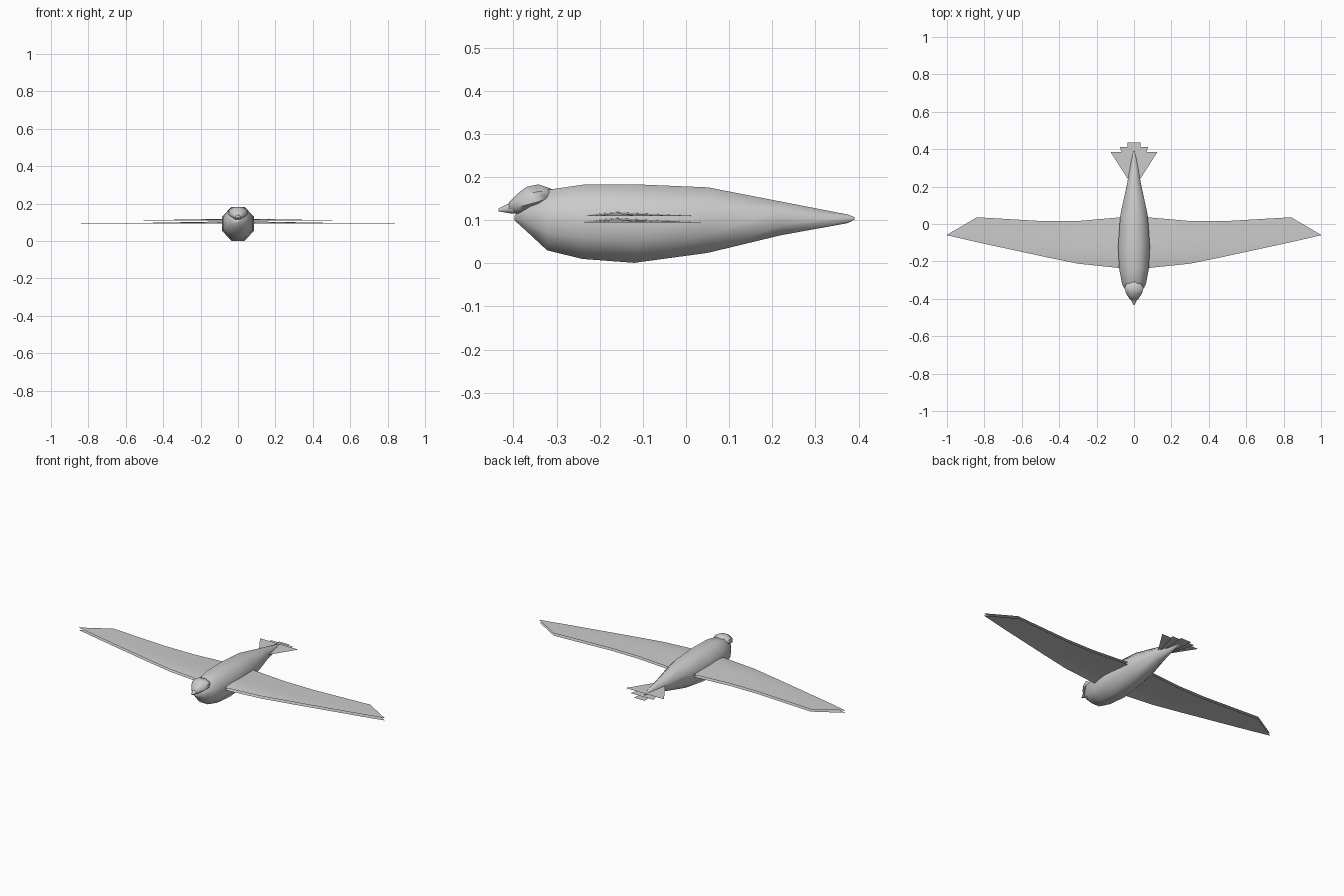
import bpy, bmesh, math

if "Cube" in bpy.data.objects:
    bpy.data.objects.remove(bpy.data.objects["Cube"])


def make(name, verts, faces, smooth=False):
    me = bpy.data.meshes.new(name)
    me.from_pydata(verts, [], faces)
    ob = bpy.data.objects.new(name, me)
    bpy.context.collection.objects.link(ob)
    bm = bmesh.new()
    bm.from_mesh(me)
    bmesh.ops.recalc_face_normals(bm, faces=bm.faces)
    bm.to_mesh(me)
    bm.free()
    if smooth:
        bpy.ops.object.select_all(action='DESELECT')
        ob.select_set(True)
        bpy.context.view_layer.objects.active = ob
        bpy.ops.object.shade_smooth_by_angle(angle=math.radians(50))
    return ob


def loft(name, rings, n=8):
    """Closed loft along y; each ring is (y, half width, bottom z, top z)."""
    verts, faces = [], []
    k = 1 / math.cos(math.pi / n)
    for y, w, lo, hi in rings:
        for i in range(n):
            a = (i + 0.5) * 2 * math.pi / n
            verts.append((w * k * math.cos(a), y,
                          (lo + hi) / 2 + (hi - lo) / 2 * k * math.sin(a)))
    for r in range(len(rings) - 1):
        for i in range(n):
            j = (i + 1) % n
            faces.append((r * n + i, r * n + j, (r + 1) * n + j, (r + 1) * n + i))
    faces.append(tuple(range(n)))
    faces.append(tuple(range((len(rings) - 1) * n, len(rings) * n)))
    return make(name, verts, faces, True)


# Body
loft("body", [
    (-0.398, 0.006, 0.100, 0.110), (-0.365, 0.040, 0.070, 0.145),
    (-0.322, 0.064, 0.030, 0.170), (-0.24, 0.079, 0.010, 0.182),
    (-0.12, 0.085, 0.001, 0.183), (0.05, 0.073, 0.024, 0.176),
    (0.22, 0.036, 0.065, 0.143), (0.375, 0.008, 0.093, 0.113),
    (0.39, 0.003, 0.101, 0.107)])

# Head and beak
loft("head", [
    (-0.305, 0.012, 0.150, 0.170), (-0.322, 0.042, 0.140, 0.176),
    (-0.342, 0.050, 0.126, 0.183), (-0.370, 0.043, 0.118, 0.177),
    (-0.392, 0.030, 0.115, 0.160), (-0.410, 0.014, 0.120, 0.142)])
loft("beak", [
    (-0.385, 0.024, 0.114, 0.152), (-0.410, 0.014, 0.116, 0.139),
    (-0.434, 0.002, 0.120, 0.127)])

# Wings: two thin cambered feather layers per side, (x, leading y, trailing y)
SPAN = [(0.03, -0.238, 0.038), (0.08, -0.235, 0.035), (0.30, -0.212, 0.016),
        (0.48, -0.175, 0.015), (0.84, -0.097, 0.036), (1.0, -0.060, -0.058)]
CHORD = [(0, 0), (0.12, 0.6), (0.28, 1), (0.55, 0.6), (1, 0)]
for side, s in (("left", -1), ("right", 1)):
    for layer, z in (("upper", 0.109), ("lower", 0.095)):
        verts, faces = [], []
        m = len(CHORD)
        for x, y0, y1 in SPAN:
            camber = 0.011 * max(0, 1 - x / 0.6)
            verts += [(s * x, y0 + t * (y1 - y0), z + camber * c) for t, c in CHORD]
        for r in range(len(SPAN) - 1):
            for i in range(m - 1):
                a = r * m + i
                f = (a, a + 1, a + m + 1, a + m)
                faces.append(f[::-1] if s > 0 else f)
        ob = make(f"{side}_wing_{layer}", verts, faces, True)
        if sum(p.normal.z for p in ob.data.polygons) < 0:
            ob.data.flip_normals()

# Tail: three stacked fans, the narrowest reaching furthest back
for name, w, y, z in (("outer", 0.125, 0.385, 0.110), ("middle", 0.075, 0.411, 0.103),
                      ("centre", 0.035, 0.435, 0.096)):
    ob = make(f"tail_{name}", [(-0.02, 0.22, z), (0.02, 0.22, z), (w, y, z), (-w, y, z)],
              [(0, 1, 2, 3)])
    if ob.data.polygons[0].normal.z < 0:
        ob.data.flip_normals()
